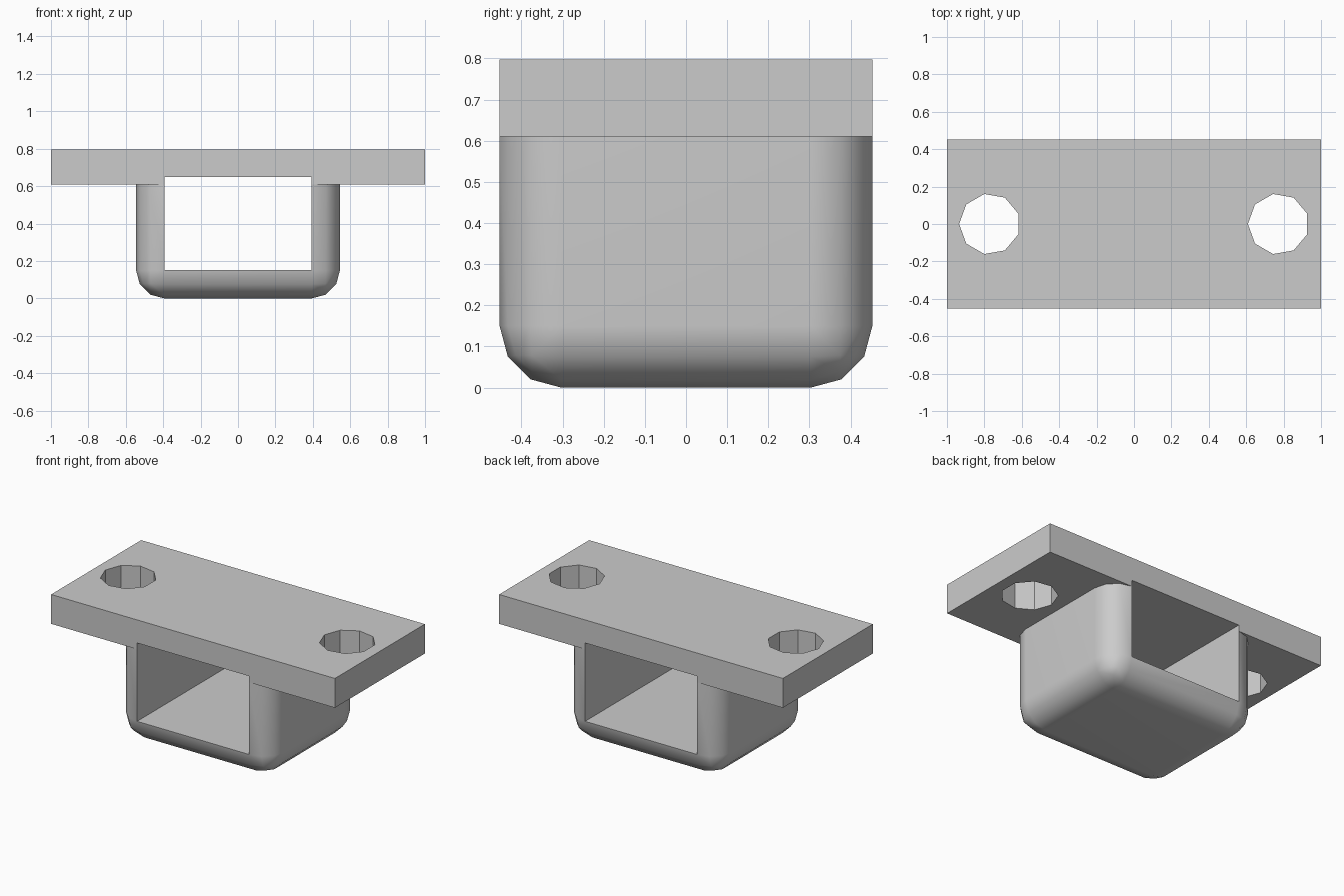
import bpy
import bmesh
import math
from mathutils import Matrix, Vector

default = bpy.data.objects.get("Cube")
if default:
    bpy.data.objects.remove(default, do_unlink=True)

HALF_DEPTH = 0.453
BODY_HALF_WIDTH = 0.545
BODY_TOP = 0.61
PLATE_TOP = 0.797
RADIUS = 0.15

grey = bpy.data.materials.new("plain grey")
grey.use_nodes = True
colour = (0.6, 0.6, 0.6, 1)
grey.diffuse_color = colour
grey.node_tree.nodes["Principled BSDF"].inputs["Base Color"].default_value = colour


def to_object(name, bm):
    mesh = bpy.data.meshes.new(name)
    bm.to_mesh(mesh)
    bm.free()
    mesh.materials.append(grey)
    obj = bpy.data.objects.new(name, mesh)
    bpy.context.collection.objects.link(obj)
    return obj


def box(half_x, half_y, z0, z1):
    bm = bmesh.new()
    size = Matrix.Diagonal((2 * half_x, 2 * half_y, z1 - z0, 1))
    place = Matrix.Translation((0, 0, (z0 + z1) / 2))
    bmesh.ops.create_cube(bm, size=1, matrix=place @ size)
    return bm


def activate(obj):
    bpy.ops.object.select_all(action='DESELECT')
    obj.select_set(True)
    bpy.context.view_layer.objects.active = obj


def cut(obj, cutters):
    activate(obj)
    for cutter in cutters:
        mod = obj.modifiers.new("cut", 'BOOLEAN')
        mod.operation = 'DIFFERENCE'
        mod.solver = 'EXACT'
        mod.object = cutter
        bpy.ops.object.modifier_apply(modifier=mod.name)


# Body: box rounded along its upright and bottom edges
bm = box(BODY_HALF_WIDTH, HALF_DEPTH, 0, BODY_TOP)
rounded = [e for e in bm.edges if min(v.co.z for v in e.verts) < 0.01]
bmesh.ops.bevel(bm, geom=rounded, offset=RADIUS, offset_type='OFFSET',
                segments=3, profile=0.5, affect='EDGES')
body = to_object("bracket_body", bm)

# Mounting plate
plate = to_object("mounting_plate", box(1, HALF_DEPTH, BODY_TOP, PLATE_TOP))

# Tunnel through the body, notched into the underside of the plate
tunnel = to_object("tunnel_cutter", box(0.394, 1, 0.151, 0.65))

# Nine-sided screw holes, one corner pointing to -x
holes = []
for side in (-1, 1):
    bm = bmesh.new()
    place = (Matrix.Translation(Vector((side * 0.772, 0, 0.7)))
             @ Matrix.Rotation(math.pi / 2, 4, 'Z'))
    bmesh.ops.create_cone(bm, cap_ends=True, segments=9, radius1=0.163,
                          radius2=0.163, depth=1, matrix=place)
    # Turn the ring so that its first corner faces -x
    centre = Vector((side * 0.772, 0, 0))
    first = min(bm.verts, key=lambda v: abs(math.remainder(
        math.atan2(v.co.y, v.co.x - centre.x) - math.pi, math.tau))).co
    turn = math.pi - math.atan2(first.y, first.x - centre.x)
    bmesh.ops.rotate(bm, verts=bm.verts, cent=centre,
                     matrix=Matrix.Rotation(turn, 3, 'Z'))
    holes.append(to_object("hole_cutter", bm))

cut(body, [tunnel])
cut(plate, [tunnel] + holes)
for cutter in [tunnel] + holes:
    bpy.data.objects.remove(cutter, do_unlink=True)

# Smooth the rounded edges and keep the flat sides flat
activate(body)
bpy.ops.object.shade_smooth_by_angle(angle=math.radians(40))
weighted = body.modifiers.new("flat sides", 'WEIGHTED_NORMAL')
weighted.keep_sharp = True
